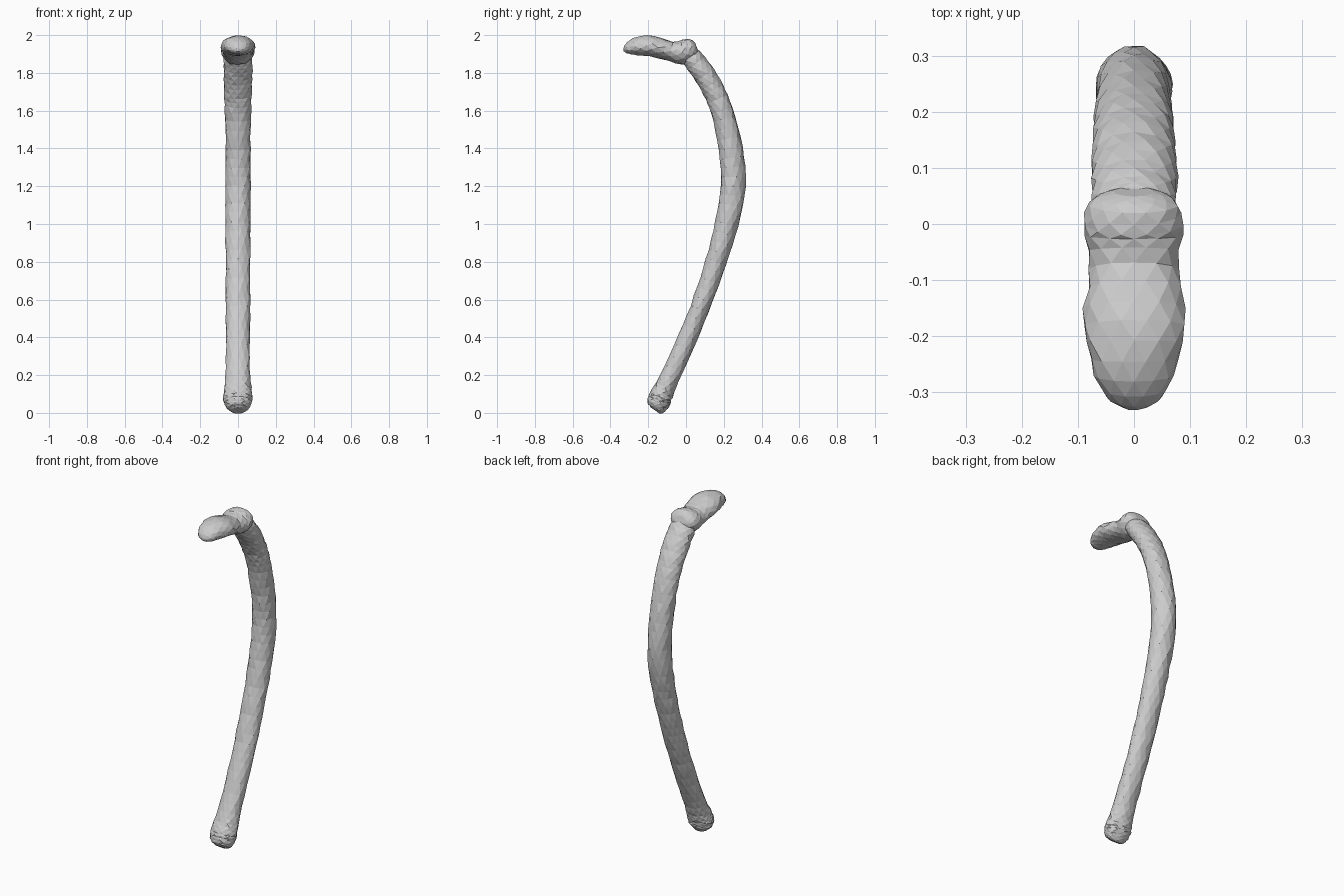
import bpy, bmesh, math, random
from mathutils import Vector

if "Cube" in bpy.data.objects:
    bpy.data.objects.remove(bpy.data.objects["Cube"])

random.seed(4)
SIDES = 12


def catmull(a, b, c, d, t):
    return 0.5 * (2 * b + (c - a) * t + (2 * a - 5 * b + 4 * c - d) * t * t
                  + (3 * b - a - 3 * c + d) * t ** 3)


def sweep(name, stations, steps, rough):
    """Carved, faceted limb: stations are (y, z, half width x, half thickness)."""
    pts = [Vector(s) for s in stations]
    ext = [2 * pts[0] - pts[1]] + pts + [2 * pts[-1] - pts[-2]]
    path = [catmull(*ext[i:i + 4], k / steps)
            for i in range(len(pts) - 1) for k in range(steps)] + [pts[-1]]
    bm = bmesh.new()
    rings = []
    for i, (y, z, rx, rn) in enumerate(path):
        a, b = path[max(i - 1, 0)], path[min(i + 1, len(path) - 1)]
        t = Vector((0, b[0] - a[0], b[1] - a[1])).normalized()
        n = Vector((0, t.z, -t.y))
        ring = []
        for k in range(SIDES):
            ang = 2 * math.pi * (k + 0.5 * (i % 2)) / SIDES
            r = 1 + random.uniform(-rough, rough)
            ring.append(bm.verts.new(Vector((rx * r * math.cos(ang), y, z))
                                     + n * rn * r * math.sin(ang)))
        rings.append(ring)
    # staggered rings joined by triangles give the whittled look
    for i in range(len(rings) - 1):
        p, q = rings[i], rings[i + 1]
        for k in range(SIDES):
            m = (k + 1) % SIDES
            if i % 2 == 0:
                bm.faces.new((p[k], p[m], q[k]))
                bm.faces.new((p[m], q[m], q[k]))
            else:
                bm.faces.new((p[k], p[m], q[m]))
                bm.faces.new((p[k], q[m], q[k]))
    bm.faces.new(rings[0])
    bm.faces.new(rings[-1])
    bmesh.ops.recalc_face_normals(bm, faces=bm.faces)
    me = bpy.data.meshes.new(name)
    bm.to_mesh(me)
    bm.free()
    ob = bpy.data.objects.new(name, me)
    bpy.context.collection.objects.link(ob)
    return ob


# bowed shaft with a rounded foot, running up into the handle
sweep("shaft", [
    (-0.165, 0.014, 0.030, 0.030), (-0.157, 0.027, 0.060, 0.050),
    (-0.142, 0.065, 0.077, 0.063), (-0.125, 0.105, 0.075, 0.059),
    (-0.085, 0.19, 0.066, 0.053), (0.01, 0.40, 0.064, 0.051),
    (0.09, 0.60, 0.065, 0.052), (0.158, 0.80, 0.066, 0.055),
    (0.215, 1.00, 0.067, 0.062), (0.249, 1.20, 0.067, 0.067),
    (0.236, 1.40, 0.067, 0.064), (0.19, 1.60, 0.070, 0.060),
    (0.145, 1.71, 0.075, 0.059), (0.085, 1.81, 0.077, 0.059),
    (0.03, 1.88, 0.074, 0.056), (0.01, 1.91, 0.060, 0.045)], 4, 0.04)

# short forward handle with a knuckle at the joint
sweep("handle", [
    (-0.320, 1.908, 0.015, 0.012), (-0.308, 1.922, 0.048, 0.030),
    (-0.270, 1.939, 0.070, 0.046), (-0.210, 1.944, 0.087, 0.055),
    (-0.150, 1.934, 0.089, 0.055), (-0.080, 1.914, 0.080, 0.053),
    (-0.020, 1.908, 0.087, 0.067), (0.020, 1.922, 0.087, 0.062),
    (0.047, 1.930, 0.068, 0.046), (0.058, 1.934, 0.035, 0.025)], 2, 0.04)
